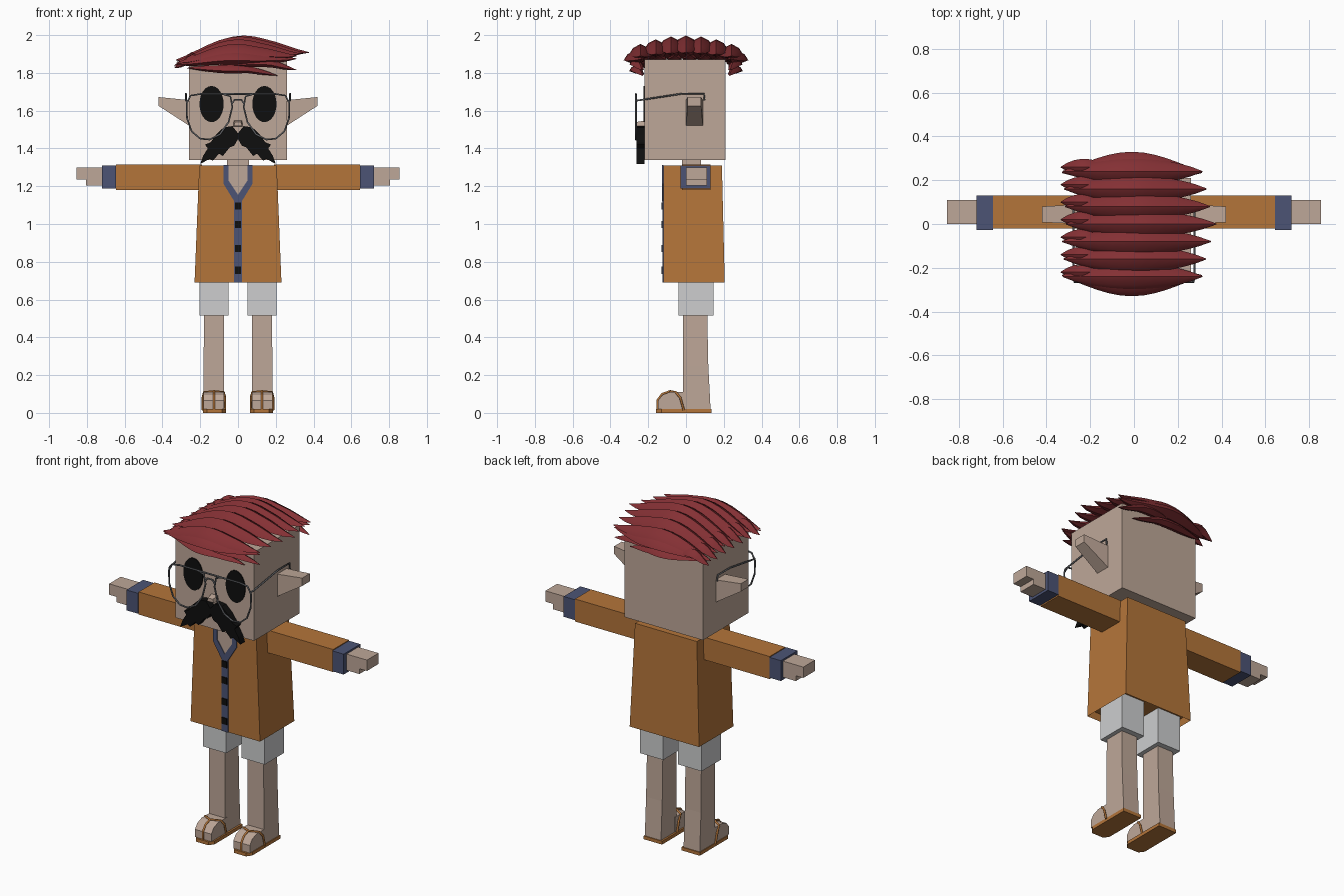
import bpy, bmesh, math, random

cube = bpy.data.objects.get("Cube")
if cube:
    bpy.data.objects.remove(cube, do_unlink=True)
random.seed(4)


def material(name, rgb):
    lin = [((c / 255 + 0.055) / 1.055) ** 2.4 for c in rgb] + [1]
    m = bpy.data.materials.new(name)
    m.use_nodes = True
    m.diffuse_color = lin
    m.node_tree.nodes["Principled BSDF"].inputs["Base Color"].default_value = lin
    return m


SKIN = material("skin", (190, 167, 152))
HAIR = material("dark red hair", (132, 48, 52))
COAT = material("orange cloth", (180, 117, 58))
TRIM = material("blue trim", (76, 84, 117))
WHITE = material("pale grey cloth", (205, 206, 207))
BLACK = material("black", (14, 14, 14))
METAL = material("grey metal", (98, 100, 104))


def finish(ob, mat, mirror):
    bpy.context.collection.objects.link(ob)
    ob.data.materials.append(mat)
    if mirror:
        ob.modifiers.new("mirror", "MIRROR")
    return ob


def loft(name, rings, mat, mirror=False):
    """Closed skin through rings of equal point count, capped at both ends."""
    bm = bmesh.new()
    loops = [[bm.verts.new(p) for p in ring] for ring in rings]
    n = len(loops[0])
    for a, b in zip(loops, loops[1:]):
        for i in range(n):
            j = (i + 1) % n
            bm.faces.new((a[i], a[j], b[j], b[i]))
    bm.faces.new(loops[0])
    bm.faces.new(loops[-1])
    bmesh.ops.recalc_face_normals(bm, faces=bm.faces)
    me = bpy.data.meshes.new(name)
    bm.to_mesh(me)
    bm.free()
    return finish(bpy.data.objects.new(name, me), mat, mirror)


def rect(x0, x1, y0, y1, z):
    return [(x0, y0, z), (x1, y0, z), (x1, y1, z), (x0, y1, z)]


def box(name, x, y, z, mat, mirror=False):
    return loft(name, [rect(*x, *y, z[0]), rect(*x, *y, z[1])], mat, mirror)


def plate(name, outline, y0, y1, mat, mirror=False):
    return loft(name, [[(x, y, z) for x, z in outline] for y in (y0, y1)], mat, mirror)


def tube(name, paths, radius, mat, cyclic=False, mirror=False):
    cu = bpy.data.curves.new(name, "CURVE")
    cu.dimensions = "3D"
    cu.bevel_depth = radius
    cu.bevel_resolution = 1
    cu.use_fill_caps = True
    for path in paths:
        sp = cu.splines.new("POLY")
        sp.points.add(len(path) - 1)
        for pt, co in zip(sp.points, path):
            pt.co = (*co, 1)
        sp.use_cyclic_u = cyclic
    return finish(bpy.data.objects.new(name, cu), mat, mirror)


# Coat with a hollow hem
coat = loft("coat", [rect(-.23, .23, -.12, .205, .69),
                     rect(-.205, .205, -.12, .19, 1.31)], COAT)
bm = bmesh.new()
bm.from_mesh(coat.data)
bm.faces.ensure_lookup_table()
hem = min(bm.faces, key=lambda f: f.calc_center_median().z)
bmesh.ops.inset_region(bm, faces=[hem], thickness=.012)
for v in hem.verts:
    v.co.z += .04
bm.to_mesh(coat.data)
bm.free()

# Coat front: neckline, collar, placket, buttons
plate("neckline_skin", [(-.06, 1.311), (.06, 1.311), (.06, 1.22), (0, 1.13), (-.06, 1.22)],
      -.123, -.118, SKIN)
plate("collar", [(.05, 1.312), (.078, 1.312), (.078, 1.215), (.02, 1.12), (0, 1.12),
                 (0, 1.155), (.05, 1.23)], -.127, -.118, TRIM, True)
box("placket", (-.021, .021), (-.125, -.118), (.69, 1.125), TRIM)
for i, z in enumerate((1.095, .998, .87, .755)):
    box(f"button_{i + 1}", (-.017, .017), (-.131, -.12), (z - .019, z + .019), BLACK)

# Arms
box("sleeves", (.19, .645), (-.02, .13), (1.18, 1.315), COAT, True)
box("cuffs", (.645, .72), (-.028, .13), (1.188, 1.31), TRIM, True)
box("hands", (.71, .855), (0, .11), (1.235, 1.3), SKIN, True)
box("lower_fingers", (.71, .805), (0, .11), (1.203, 1.236), SKIN, True)

# Legs
box("shorts", (.05, .205), (-.04, .145), (.515, .76), WHITE, True)
loft("legs", [rect(.075, .182, -.015, .13, .02), rect(.075, .182, -.015, .118, .25),
              rect(.075, .18, -.015, .112, .54)], SKIN, True)
foot_side = [(0, .02), (-.148, .02), (-.148, .065), (-.125, .095), (-.085, .11), (0, .11)]
loft("feet", [[(x, y, z) for y, z in foot_side] for x in (.073, .182)], SKIN, True)
sole = [(.064, .135), (.186, .135), (.186, -.13), (.165, -.16), (.085, -.16), (.064, -.13)]
loft("sandal_soles", [[(x, y, z) for x, y in sole] for z in (0, .02)], COAT, True)
knot = (.127, -.085, .115)
tube("sandal_straps", [
    [(.127, -.152, .02), (.127, -.152, .066), (.127, -.127, .1), knot],
    [knot, (.18, -.055, .11), (.187, -.03, .08), (.187, -.012, .015)],
    [knot, (.075, -.055, .11), (.068, -.03, .08), (.068, -.012, .015)]],
    .006, COAT, mirror=True)

# Head
box("neck", (-.058, .058), (-.02, .08), (1.28, 1.36), SKIN)
box("head", (-.26, .26), (-.22, .21), (1.34, 1.87), SKIN)
loft("ears", [
    [(.25, 0, 1.515), (.25, .09, 1.515), (.25, .09, 1.655), (.25, 0, 1.655)],
    [(.42, .008, 1.625), (.42, .08, 1.625), (.42, .08, 1.672), (.42, .008, 1.672)]],
    SKIN, True)
loft("nose", [
    [(-.026, -.215, 1.515), (.026, -.215, 1.515), (.022, -.215, 1.548), (-.022, -.215, 1.548)],
    [(-.022, -.262, 1.52), (.022, -.262, 1.52), (.016, -.262, 1.54), (-.016, -.262, 1.54)]],
    SKIN)
angles = [math.tau * i / 24 for i in range(24)]
plate("eyes", [(.14 + .064 * math.cos(a), 1.635 + .096 * math.sin(a)) for a in angles],
      -.226, -.219, BLACK, True)
plate("moustache", [
    (0, 1.48), (.03, 1.518), (.075, 1.512), (.115, 1.475), (.145, 1.432), (.175, 1.42),
    (.16, 1.4), (.185, 1.36), (.2, 1.318), (.15, 1.345), (.135, 1.335), (.1, 1.372),
    (.08, 1.36), (.045, 1.405), (.02, 1.415), (0, 1.45)], -.262, -.219, BLACK, True)

# Glasses
rim = [(.04, 1.675), (.08, 1.688), (.2, 1.688), (.25, 1.68), (.272, 1.64), (.27, 1.56),
       (.245, 1.49), (.2, 1.452), (.15, 1.447), (.095, 1.475), (.05, 1.54), (.03, 1.62)]
tube("glasses_rims", [[(x, -.265, z) for x, z in rim]], .005, METAL, cyclic=True, mirror=True)
tube("glasses_bridge", [
    [(-.08, -.265, 1.688), (.08, -.265, 1.688)],
    [(-.033, -.265, 1.635), (-.018, -.265, 1.658), (.018, -.265, 1.658), (.033, -.265, 1.635)]],
    .005, METAL)
tube("glasses_temples", [[(.27, -.265, 1.652), (.276, -.25, 1.655), (.276, -.02, 1.69),
                          (.276, .095, 1.69), (.276, .098, 1.655)]], .005, METAL, mirror=True)


# Hair: tapered locks that run from one side of the head to the other
def lock(name, x0, x1, y, z, arch, wide, tall, bulge=0.0, flick=0.03, steps=12):
    rings = []
    for i in range(steps + 1):
        t = i / steps
        body = max(math.sin(math.pi * t) ** .75, .04)
        hump = math.sin(math.pi * t) ** 1.6
        cx = x0 + (x1 - x0) * t
        cy = y + bulge * hump
        cz = z + arch * hump + flick * max(0, t - .65) / .35
        w, h = wide * body, tall * body
        rings.append([(cx, cy + w * a, cz + h * b) for a, b in (
            (-1, -.2), (-.65, .55), (0, 1), (.65, .55), (1, -.2), (0, -.7))])
    ob = loft(name, rings, HAIR)
    bpy.context.view_layer.objects.active = ob
    ob.select_set(True)
    bpy.ops.object.shade_smooth_by_angle(angle=math.radians(35))
    ob.select_set(False)


for i in range(7):
    y = -.24 + .08 * i
    drop = .045 * (y / .24) ** 2
    lock(f"top_lock_{i + 1}", -.32 + random.uniform(-.01, .01),
         .37 - .05 * abs(y) / .24 + random.uniform(-.01, .01), y,
         1.87 - drop * .4, .082 - drop * .6, .062, .046, flick=.038)
    # Short curled locks at the parting side
    lock(f"side_lock_{i + 1}", -.335, -.12, y + .02, 1.84 - drop * .3, .045, .038, .028,
         flick=.055, steps=7)

# Fringe and nape locks
for side, where in ((-1, "front"), (1, "back")):
    lock(f"{where}_upper_lock", -.33, .31, side * .235, 1.845, .03, .055, .042,
         bulge=side * .04, flick=.03)
    lock(f"{where}_lower_lock", -.27, .21, side * .232, 1.825, -.01, .034, .026,
         bulge=side * .035, flick=-.04)
    lock(f"{where}_wisp", -.1, .31, side * .235, 1.84, .01, .035, .028,
         bulge=side * .03, flick=-.025)
